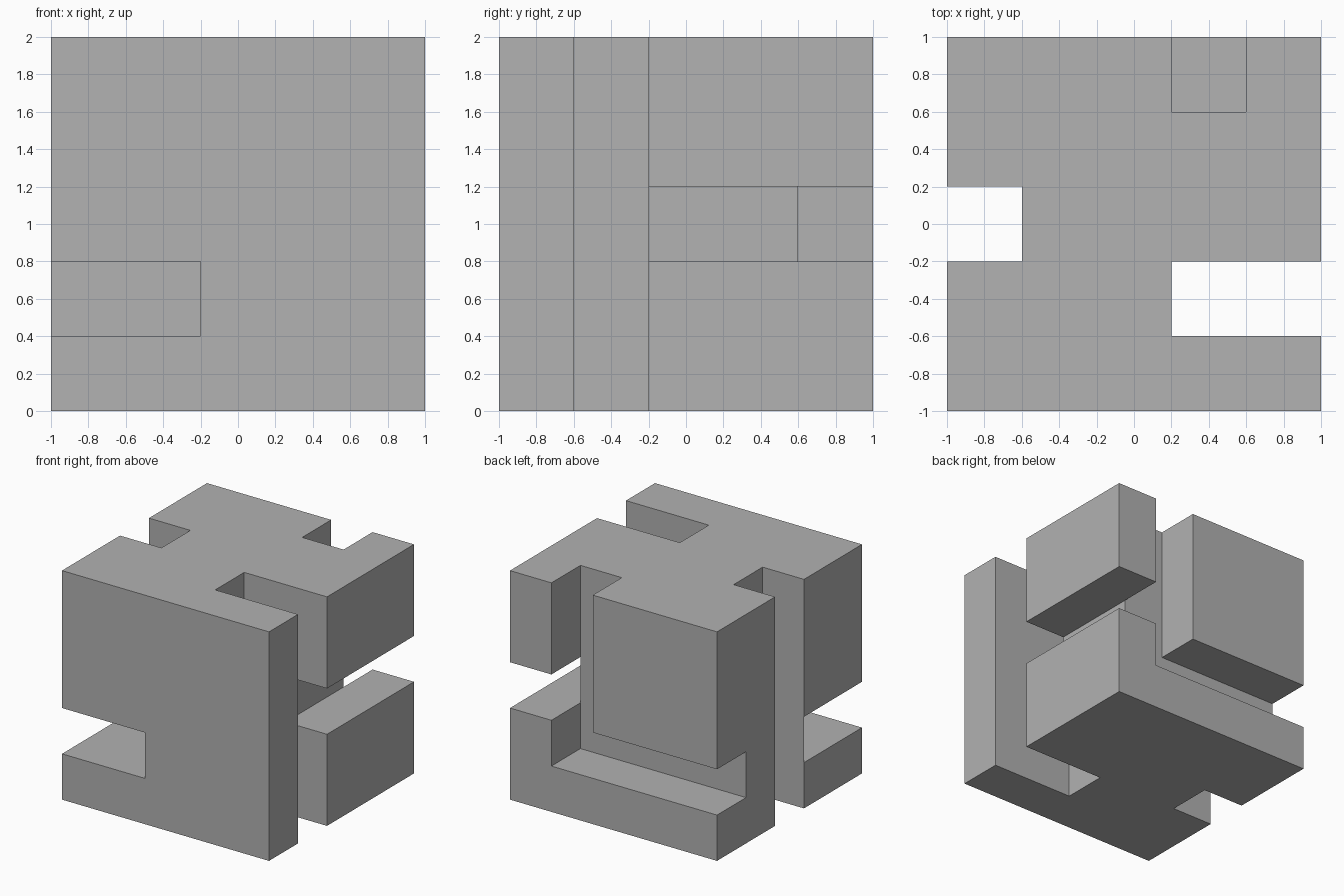
import bpy
from mathutils import Vector

default = bpy.data.objects.get("Cube")
if default:
    bpy.data.objects.remove(default, do_unlink=True)

# Single plain grey
grey = bpy.data.materials.new("plain_grey")
grey.use_nodes = True
colour = (0.445, 0.445, 0.445, 1.0)
grey.diffuse_color = colour
grey.node_tree.nodes["Principled BSDF"].inputs["Base Color"].default_value = colour


def add_box(name, low, high):
    low, high = Vector(low), Vector(high)
    bpy.ops.mesh.primitive_cube_add(size=1, location=(low + high) / 2)
    box = bpy.context.object
    box.name = name
    box.scale = high - low
    bpy.ops.object.transform_apply(location=True, rotation=True, scale=True)
    box.data.materials.append(grey)
    return box


# Solid cube that the channels are cut from
block = add_box("slotted_cube", (-1, -1, 0), (1, 1, 2))

# Channels; ends past the cube run out through its faces
OUT, TOP, BASE = 1.1, 2.1, -0.1
channels = {
    "left_through_slot": ((0.2, -0.6, BASE), (OUT, -0.2, TOP)),
    "right_through_slot": ((-OUT, -0.2, BASE), (-0.6, 0.2, TOP)),
    "back_upright_groove": ((0.2, 0.6, 0.4), (0.6, OUT, TOP)),
    "back_low_groove": ((-OUT, 0.6, 0.4), (0.6, OUT, 0.8)),
    "left_level_groove": ((0.6, -0.4, 0.8), (OUT, OUT, 1.2)),
    "front_corner_slot": ((-OUT, -OUT, 0.4), (-0.2, -0.2, 0.8)),
}

for name, (low, high) in channels.items():
    cutter = add_box(name + "_cutter", low, high)
    cutter.hide_render = True
    bpy.context.view_layer.objects.active = block
    cut = block.modifiers.new(name, "BOOLEAN")
    cut.operation = "DIFFERENCE"
    cut.solver = "EXACT"
    cut.object = cutter
    bpy.ops.object.modifier_apply(modifier=cut.name)
    bpy.data.objects.remove(cutter, do_unlink=True)
